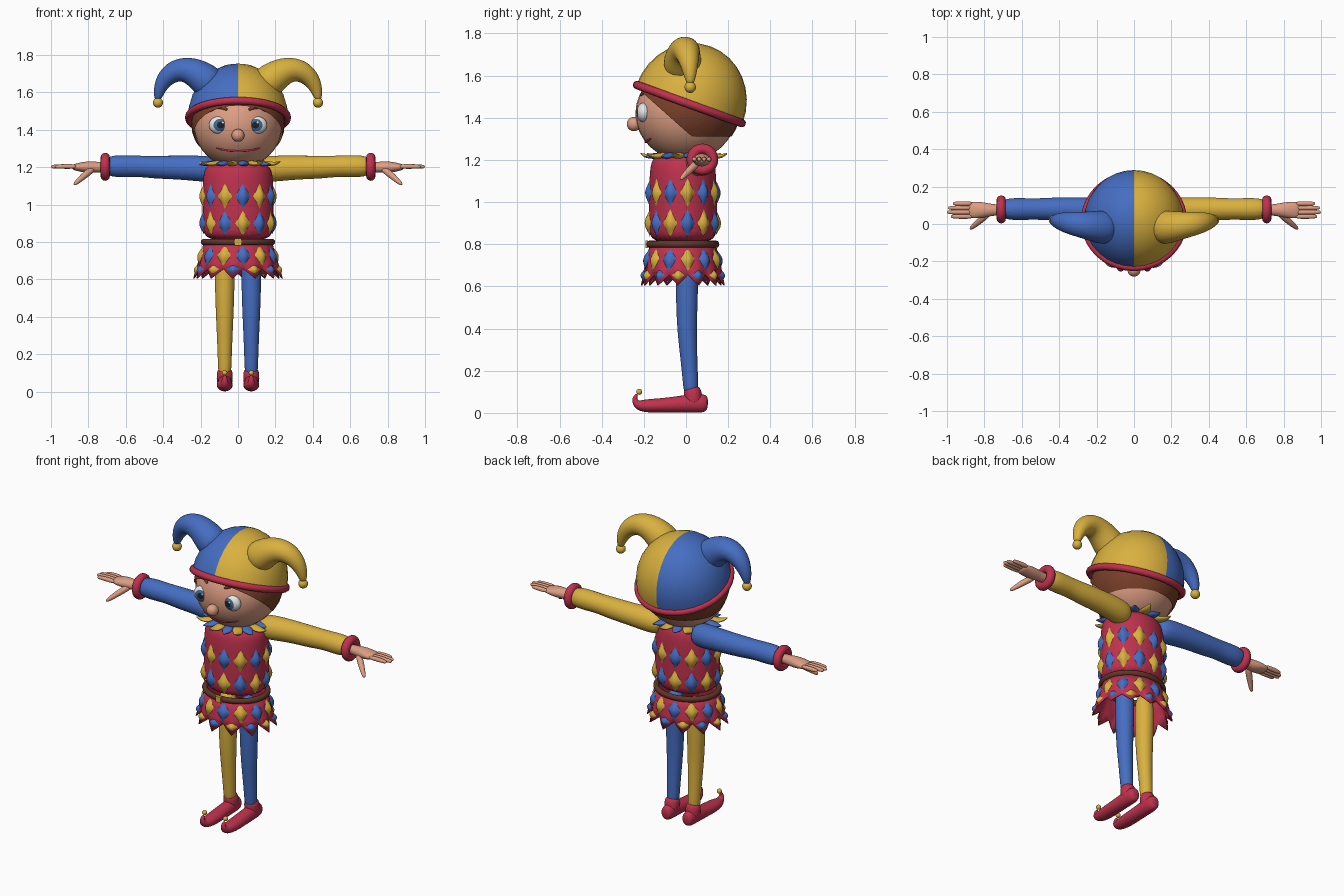
import bpy, bmesh
from math import sin, cos, pi, sqrt, radians
from mathutils import Vector, Matrix

cube = bpy.data.objects.get("Cube")
if cube:
    bpy.data.objects.remove(cube, do_unlink=True)


def material(name, r, g, b):
    m = bpy.data.materials.new(name)
    m.use_nodes = True
    m.diffuse_color = (r, g, b, 1)
    bsdf = next(n for n in m.node_tree.nodes if n.type == 'BSDF_PRINCIPLED')
    bsdf.inputs["Base Color"].default_value = (r, g, b, 1)
    bsdf.inputs["Roughness"].default_value = 0.7
    return m


blue = material("blue cloth", 0.06, 0.155, 0.54)
yellow = material("yellow cloth", 0.70, 0.44, 0.05)
red = material("red cloth", 0.52, 0.032, 0.075)
skin = material("skin", 0.72, 0.34, 0.225)
brown = material("brown hair", 0.19, 0.05, 0.022)
leather = material("leather", 0.12, 0.037, 0.022)
white = material("eye white", 0.8, 0.82, 0.82)
iris = material("iris blue", 0.05, 0.14, 0.29)
black = material("pupil", 0.012, 0.016, 0.025)


def finish(name, bm, mats, subsurf=0, smooth=True):
    bmesh.ops.recalc_face_normals(bm, faces=bm.faces[:])
    for f in bm.faces:
        f.smooth = smooth
    me = bpy.data.meshes.new(name)
    bm.to_mesh(me)
    bm.free()
    for m in mats:
        me.materials.append(m)
    ob = bpy.data.objects.new(name, me)
    bpy.context.collection.objects.link(ob)
    if subsurf:
        mod = ob.modifiers.new("round", 'SUBSURF')
        mod.levels = mod.render_levels = subsurf
    return ob


def tube(name, pts, radii, mat, up=(0, 0, 1), n=14):
    """Loft elliptical sections along a path; radii are (across, along up)."""
    bm = bmesh.new()
    pts = [Vector(p) for p in pts]
    rings = []
    for i, p in enumerate(pts):
        t = (pts[min(i + 1, len(pts) - 1)] - pts[max(i - 1, 0)]).normalized()
        u = t.cross(Vector(up)).normalized()
        v = u.cross(t)
        r = radii[i] if isinstance(radii[i], tuple) else (radii[i], radii[i])
        rings.append([bm.verts.new(p + u * r[0] * cos(2 * pi * k / n) + v * r[1] * sin(2 * pi * k / n))
                      for k in range(n)])
    for a, b in zip(rings, rings[1:]):
        for k in range(n):
            bm.faces.new((a[k], a[k - 1], b[k - 1], b[k]))
    bm.faces.new(rings[0])
    bm.faces.new(rings[-1])
    return finish(name, bm, [mat], 2)


def ball_mesh(center, scale, rot=Matrix(), rule=None):
    bm = bmesh.new()
    bmesh.ops.create_uvsphere(bm, u_segments=32, v_segments=16, radius=1)
    if rule:
        for f in bm.faces:
            f.material_index = rule(f.calc_center_median())
    bm.transform(Matrix.Translation(center) @ Matrix.Diagonal((*scale, 1)) @ rot)
    return bm


def ball(name, center, scale, mat):
    return finish(name, ball_mesh(center, scale), [mat])


def ring(name, center, major, minor, rot, scale, mat):
    bpy.ops.mesh.primitive_torus_add(major_segments=40, minor_segments=12, location=center,
                                     rotation=rot, major_radius=major, minor_radius=minor)
    ob = bpy.context.object
    ob.name, ob.scale = name, scale
    ob.data.materials.append(mat)
    ob.data.shade_smooth()


# Head, with the hair as a slightly larger shell cut along the hairline
HEAD, HR = Vector((0, 0, 1.42)), (0.235, 0.24, 0.225)


def face_y(x, z):
    return -HR[1] * sqrt(1 - (x / HR[0]) ** 2 - ((z - HEAD.z) / HR[2]) ** 2)


ball("head", HEAD, HR, skin)
hair = ball_mesh((0, 0.006, 1.432), (0.25, 0.25, 0.225))
for co, no in (((0, 0, 1.335), (0, 0.89, 1)), ((0, 0, 1.31), (0, 0, 1))):
    bmesh.ops.bisect_plane(hair, geom=hair.verts[:] + hair.edges[:] + hair.faces[:],
                           plane_co=co, plane_no=no, clear_inner=True)
finish("hair", hair, [brown])
tube("neck", [(0, 0, 1.12), (0, 0, 1.18), (0, 0, 1.25)], [0.09] * 3, skin, (0, 1, 0))

# Face
ball("nose", (0, -0.247, 1.37), (0.034, 0.034, 0.034), skin)
xs = [-0.12, -0.08, -0.04, 0, 0.04, 0.08, 0.12]
mouth = [(x, 1.285 + 1.2 * x * x) for x in xs]
tube("mouth", [(x, face_y(x, z), z) for x, z in mouth], [0.004] + [0.006] * 5 + [0.004], red, n=8)
for s, side in ((1, "left"), (-1, "right")):
    gaze = Matrix.Rotation(radians(-12 * s), 4, 'Z') @ Matrix.Rotation(pi / 2, 4, 'X')
    eye = ball_mesh((0.103 * s, -0.2, 1.425), (0.052, 0.034, 0.047), gaze,
                    lambda c: 2 if c.z > cos(radians(20)) else 1 if c.z > cos(radians(42)) else 0)
    finish(side + "_eye", eye, [white, iris, black])
    ball(side + "_eye_glint", (0.093 * s + 0.012, -0.23, 1.438), (0.007, 0.005, 0.007), white)
    brow = [(0.055, 1.505), (0.09, 1.525), (0.125, 1.52), (0.155, 1.495)]
    tube(side + "_eyebrow", [(x * s, face_y(x, z) - 0.002, z) for x, z in brow],
         [(0.008, 0.008), (0.01, 0.014), (0.01, 0.014), (0.006, 0.006)], brown, n=10)

# Two-tone cap with tilted band and drooping horns
tilt = Matrix.Rotation(radians(-20), 4, 'X')
dome = ball_mesh((0, 0, 0), (1, 1, 1), rule=lambda c: 1 if c.x > 0 else 0)
bmesh.ops.delete(dome, geom=[v for v in dome.verts if v.co.z < -0.01], context='VERTS')
dome.transform(Matrix.Translation((0, 0.018, 1.468)) @ tilt @ Matrix.Diagonal((0.268, 0.268, 0.288, 1)))
finish("cap", dome, [blue, yellow])
ring("cap_band", (0, 0.016, 1.465), 0.264, 0.02, (radians(-20), 0, 0), (1, 1, 1), red)
for s, side, mat in ((1, "left", yellow), (-1, "right", blue)):
    path = [(0.12, -0.02, 1.62), (0.2, -0.015, 1.69), (0.275, -0.005, 1.725), (0.345, 0.005, 1.715),
            (0.4, 0.015, 1.665), (0.425, 0.02, 1.6), (0.43, 0.02, 1.555)]
    tube(side + "_cap_horn", [(x * s, y, z) for x, y, z in path],
         [0.1, 0.088, 0.072, 0.062, 0.047, 0.03, 0.016], mat, (0, 1, 0))
    ball(side + "_cap_bell", (0.428 * s, 0.02, 1.545), (0.027, 0.027, 0.027), yellow)

# Tunic body from an elliptical profile of (height, half width, half depth)
CY = -0.015
profile = [(0.60, 0.232, 0.19), (0.70, 0.208, 0.177), (0.80, 0.18, 0.155), (0.88, 0.19, 0.164),
           (1.04, 0.19, 0.162), (1.16, 0.188, 0.157), (1.21, 0.17, 0.145), (1.235, 0.1, 0.09)]


def tunic_point(angle, z, out=0.0):
    for (z0, a0, b0), (z1, a1, b1) in zip(profile, profile[1:]):
        if z <= z1:
            break
    k = (z - z0) / (z1 - z0)
    return Vector(((a0 + (a1 - a0) * k + out) * sin(angle),
                   CY - (b0 + (b1 - b0) * k + out) * cos(angle), z))


tube("tunic", [(0, CY, z) for z, a, b in profile[2:]], [(a, b) for z, a, b in profile[2:]],
     red, (0, 1, 0), n=32)

# Flared skirt with a pointed hem
COUNT, START = 12, radians(8)
bm = bmesh.new()
cols = []
for k in range(COUNT * 4):
    angle = START + 2 * pi * k / (COUNT * 4)
    tip = 1 - abs(k % 4 - 2) / 2
    hem = 0.655 - 0.05 * tip
    cols.append([bm.verts.new(tunic_point(angle, z, w * (tip - 0.5)))
                 for z, w in ((0.81, 0), (0.74, 0.004), (0.69, 0.012), (hem, 0.022))])
for k, col in enumerate(cols):
    for j in range(3):
        bm.faces.new((cols[k - 1][j], col[j], col[j + 1], cols[k - 1][j + 1]))
skirt = finish("skirt", bm, [red])
skirt.modifiers.new("cloth", 'SOLIDIFY').thickness = 0.006


# Puffed diamond patches following the tunic
def diamonds(name, z0, half_w, half_h, shift, parity, n=6):
    bm = bmesh.new()
    for c in range(COUNT):
        mid = START + 2 * pi * (c + shift) / COUNT
        grid = []
        for i in range(n + 1):
            for j in range(n + 1):
                a, b = 2 * i / n - 1, 2 * j / n - 1
                puff = 0.02 * (1 - a * a) * (1 - b * b) - 0.001
                grid.append(bm.verts.new(tunic_point(mid + (a + b) / 2 * half_w / 0.19,
                                                     z0 + (a - b) / 2 * half_h, puff)))
        for i in range(n):
            for j in range(n):
                k = i * (n + 1) + j
                f = bm.faces.new((grid[k], grid[k + 1], grid[k + n + 2], grid[k + n + 1]))
                f.material_index = (c + parity) % 2
    finish(name, bm, [blue, yellow])


diamonds("upper_diamonds", 1.045, 0.042, 0.066, 0, 0)
diamonds("middle_diamonds", 0.9, 0.042, 0.066, 0, 1)
diamonds("skirt_diamonds", 0.73, 0.042, 0.056, 0, 0)
diamonds("hem_diamonds", 0.653, 0.03, 0.036, 0.5, 1)

# Belt and buckle
ring("belt", (0, CY, 0.8), 0.182, 0.017, (0, 0, 0), (1, 0.87, 1), leather)
bm = bmesh.new()
bmesh.ops.create_cube(bm, size=1, matrix=Matrix.Translation((0, CY - 0.172, 0.8))
                      @ Matrix.Diagonal((0.036, 0.012, 0.036, 1)))
finish("buckle", bm, [yellow], smooth=False)

# Collar of pointed leaves
for k in range(16):
    a = 2 * pi * k / 16 + pi / 16
    reach = 0.235 if k % 2 else 0.215
    path = [(r * sin(a), -0.01 - 0.9 * r * cos(a), z) for r, z in
            ((0.1, 1.225), (0.15, 1.22), (reach - 0.035, 1.215), (reach, 1.232 if k % 2 else 1.215))]
    tube("collar_leaf", path, [(0.02, 0.012), (0.034, 0.016), (0.024, 0.011), (0.003, 0.003)],
         yellow if k % 2 else blue, n=10)

# Arms, hands, legs and shoes
for s, side, sleeve, hose in ((1, "left", yellow, blue), (-1, "right", blue, yellow)):
    arm = [(0.1, 0.06, 1.185), (0.2, 0.072, 1.193), (0.32, 0.08, 1.198), (0.45, 0.08, 1.2),
           (0.53, 0.08, 1.205), (0.62, 0.08, 1.205), (0.72, 0.08, 1.205)]
    tube(side + "_sleeve", [(x * s, y, z) for x, y, z in arm],
         [0.07, 0.072, 0.065, 0.063, 0.057, 0.062, 0.056], sleeve)
    ring(side + "_cuff", (0.71 * s, 0.078, 1.202), 0.05, 0.025, (0, pi / 2, 0), (1, 1, 1), red)
    palm = [(0.69, 0.03, 0.03), (0.75, 0.03, 0.028), (0.8, 0.042, 0.034), (0.85, 0.047, 0.024),
            (0.89, 0.042, 0.014)]
    tube(side + "_hand", [(x * s, 0.075, 1.2) for x, w, h in palm], [(w, h) for x, w, h in palm], skin)
    for k, end in enumerate((0.98, 1.0, 0.995, 0.97)):
        y = 0.04 + 0.023 * k
        tube(side + "_finger", [(0.86 * s, y, 1.203), (0.92 * s, y, 1.204), ((end - 0.02) * s, y, 1.203),
                                (end * s, y, 1.202)], [0.013, 0.0135, 0.012, 0.008], skin, n=10)
    tube(side + "_thumb", [(0.77 * s, 0.065, 1.195), (0.81 * s, 0.03, 1.165), (0.85 * s, -0.005, 1.13),
                           (0.878 * s, -0.028, 1.105)], [0.018, 0.02, 0.015, 0.009], skin, n=10)

    x = 0.071 * s
    tube(side + "_leg", [(x, 0.003, 0.78), (x, 0.005, 0.6), (x, 0.003, 0.42), (x, 0.012, 0.28),
                         (x, 0.022, 0.14), (x, 0.025, 0.08)],
         [0.055, 0.055, 0.049, 0.042, 0.037, 0.035], hose, (0, 1, 0))
    shoe = [(0.105, 0.045, 0.03, 0.025), (0.085, 0.046, 0.046, 0.037), (0.04, 0.046, 0.046, 0.041),
            (-0.04, 0.04, 0.04, 0.042), (-0.12, 0.035, 0.035, 0.045), (-0.19, 0.033, 0.033, 0.04),
            (-0.232, 0.036, 0.024, 0.024), (-0.248, 0.064, 0.014, 0.014), (-0.232, 0.09, 0.008, 0.008)]
    tube(side + "_shoe", [(x, y, z) for y, z, h, w in shoe], [(h, w) for y, z, h, w in shoe], red, (1, 0, 0))
    tube(side + "_shoe_ankle", [(x, 0.04, 0.03), (x, 0.034, 0.08), (x, 0.026, 0.128)],
         [0.045, 0.044, 0.043], red, (0, 1, 0))
    ball(side + "_shoe_bell", (x, -0.222, 0.1), (0.014, 0.014, 0.014), yellow)
